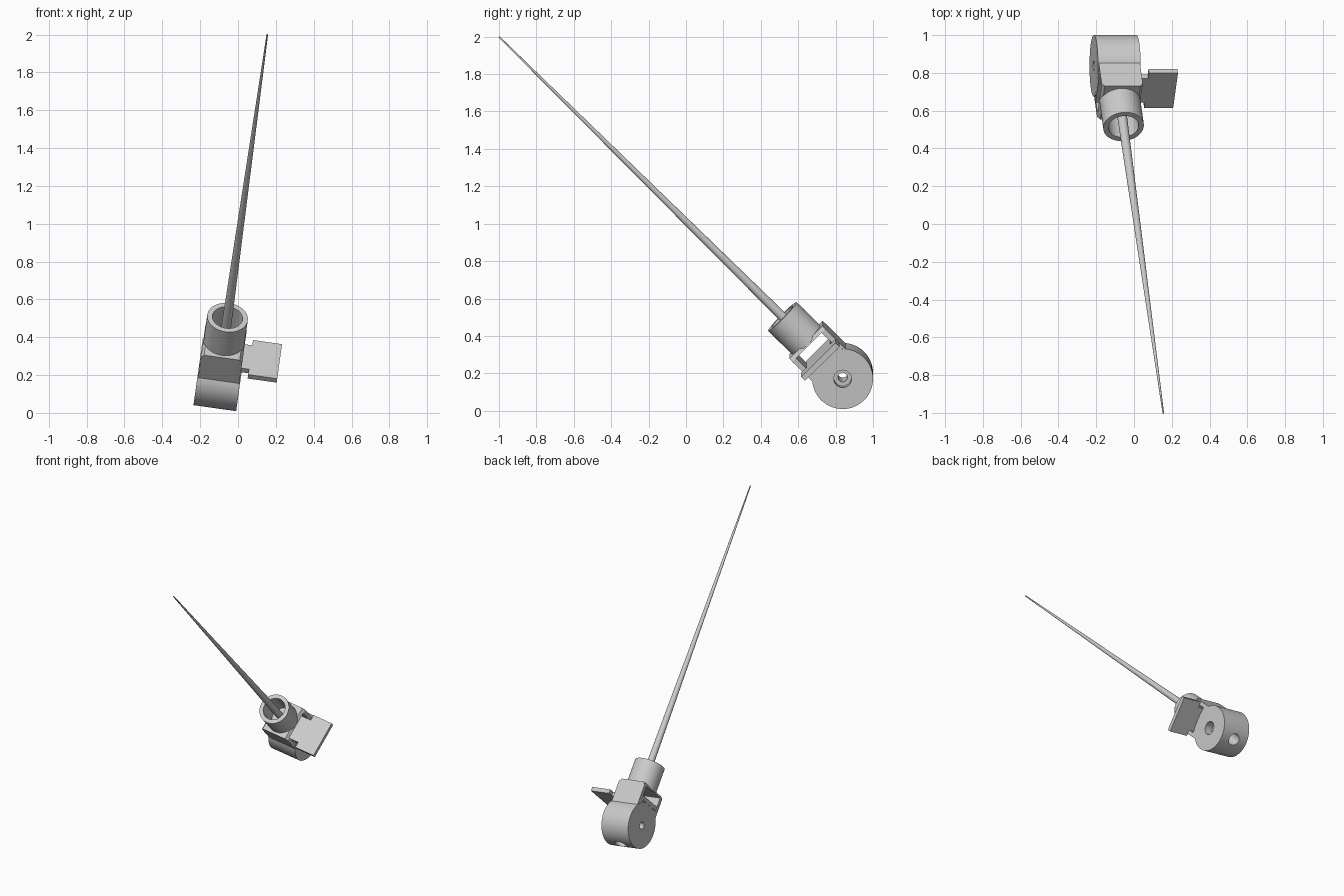
import bpy, bmesh, math
from mathutils import Vector, Matrix

if "Cube" in bpy.data.objects:
    bpy.data.objects.remove(bpy.data.objects["Cube"])

# Local frame: Z runs along the needle, X along the drum axis, origin at the drum centre
CENTRE = Vector((-0.10, 0.8375, 0.186))
TIP = Vector((0.155, -1.0, 2.0))
zdir = (TIP - CENTRE).normalized()
xdir = Vector((zdir.z, 0, -zdir.x)).normalized()
ydir = zdir.cross(xdir)
FRAME = Matrix.Translation(CENTRE) @ Matrix((xdir, ydir, zdir)).transposed().to_4x4()
LENGTH = (TIP - CENTRE).length


def make(name, bm):
    mesh = bpy.data.meshes.new(name)
    bmesh.ops.recalc_face_normals(bm, faces=bm.faces)
    bm.to_mesh(mesh)
    bm.free()
    obj = bpy.data.objects.new(name, mesh)
    bpy.context.collection.objects.link(obj)
    obj.matrix_world = FRAME
    return obj


def cylinder(name, r1, a, b, along_x=False, r2=None, sides=64):
    bm = bmesh.new()
    bmesh.ops.create_cone(bm, cap_ends=True, segments=sides, radius1=r1,
                          radius2=r1 if r2 is None else r2, depth=b - a,
                          matrix=Matrix.Translation((0, 0, (a + b) / 2)))
    if along_x:
        bmesh.ops.transform(bm, matrix=Matrix.Rotation(math.pi / 2, 4, 'Y'), verts=bm.verts)
    return make(name, bm)


def prism(name, outline, to_point, extrude):
    bm = bmesh.new()
    face = bm.faces.new([bm.verts.new(to_point(*p)) for p in outline])
    new = bmesh.ops.extrude_face_region(bm, geom=[face])['geom']
    bmesh.ops.translate(bm, vec=extrude, verts=[v for v in new if isinstance(v, bmesh.types.BMVert)])
    return make(name, bm)


def combine(target, other, op):
    mod = target.modifiers.new(op.lower(), 'BOOLEAN')
    mod.object, mod.operation, mod.solver = other, op, 'EXACT'
    bpy.context.view_layer.objects.active = target
    bpy.ops.object.modifier_apply(modifier=mod.name)
    bpy.data.objects.remove(other)


def smooth(obj):
    bpy.ops.object.select_all(action='DESELECT')
    obj.select_set(True)
    bpy.context.view_layer.objects.active = obj
    bpy.ops.object.shade_smooth_by_angle(angle=math.radians(30))


# Drum, neck block with chamfered shoulders, and socket tube
body = cylinder("drum_and_socket", 0.1625, -0.114, 0.114, along_x=True, sides=96)
neck = prism("neck", [(-0.11, 0.05), (0.11, 0.05), (0.11, 0.255), (0.095, 0.277),
                      (-0.095, 0.277), (-0.11, 0.255)],
             lambda x, z: (x, -0.125, z), (0, 0.25, 0))
combine(body, neck, 'UNION')
combine(body, cylinder("tube", 0.108, 0.262, 0.455), 'UNION')

# Socket bore, flap slot, axle hole with counterbore, and lower hole
combine(body, cylinder("bore", 0.08, 0.272, 0.5), 'DIFFERENCE')
slot = prism("slot", [(-0.097, 0.153), (0.097, 0.153), (0.097, 0.255), (-0.097, 0.255)],
             lambda y, z: (-0.2, y, z), (0.4, 0, 0))
combine(body, slot, 'DIFFERENCE')
combine(body, cylinder("axle_hole", 0.025, -0.2, 0.2, along_x=True), 'DIFFERENCE')
combine(body, cylinder("counterbore", 0.047, 0.05, 0.2, along_x=True), 'DIFFERENCE')
combine(body, cylinder("lower_hole", 0.043, -0.25, -0.03), 'DIFFERENCE')
smooth(body)

# Flap: narrow tongue through the slot with a wider tab outside
half = [(-0.114, 0.09), (0.15, 0.09), (0.15, 0.13), (0.305, 0.13)]
flap = prism("slide_flap", half + [(x, -y) for x, y in reversed(half)],
             lambda x, y: (x, y, 0.154), (0, 0, 0.03))

# Long tapering needle seated on the socket floor
needle = cylinder("needle", 0.027, 0.268, LENGTH, r2=0.004, sides=32)
smooth(needle)
